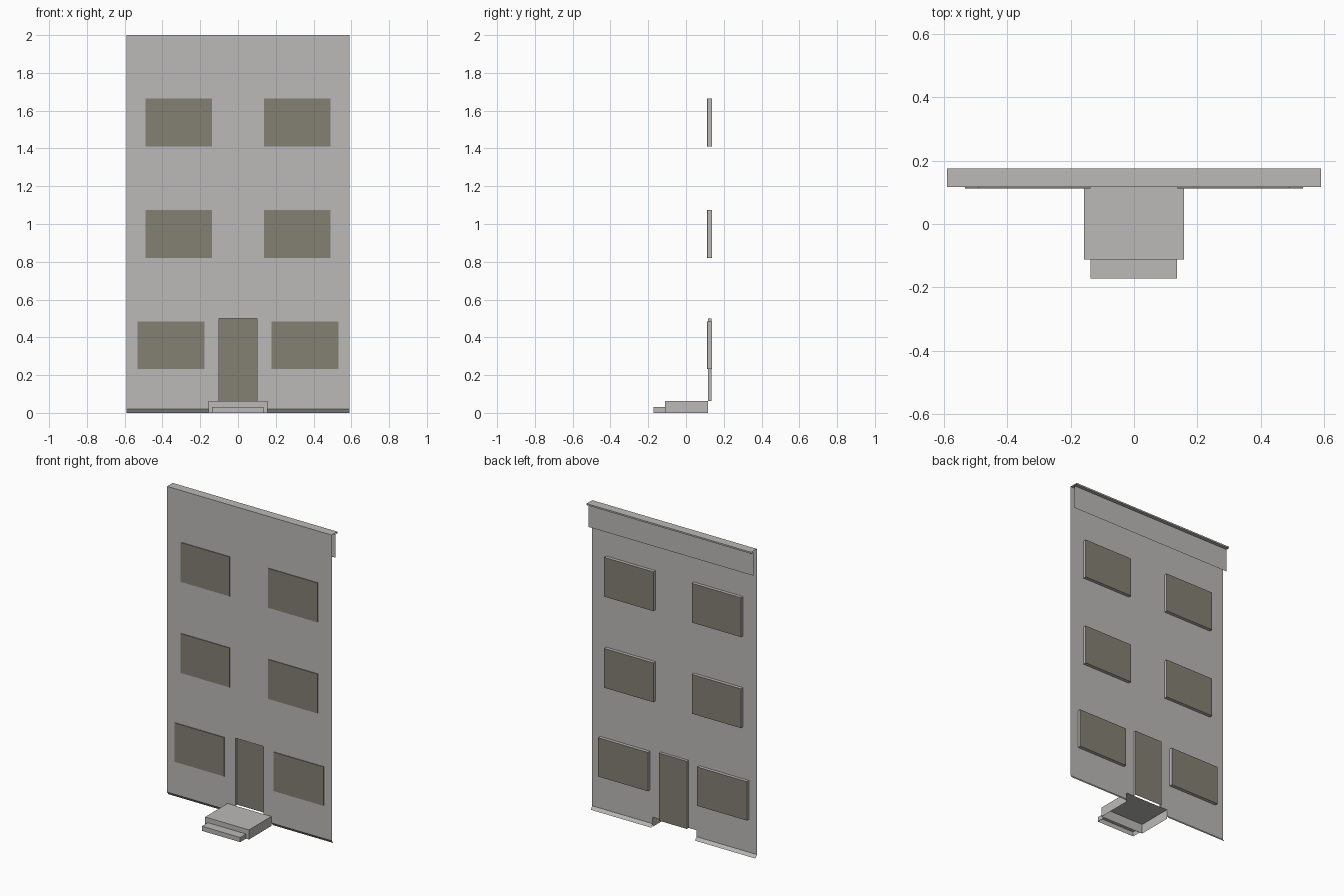
import bpy, bmesh

if "Cube" in bpy.data.objects:
    bpy.data.objects.remove(bpy.data.objects["Cube"])


def material(name, rgb):
    m = bpy.data.materials.new(name)
    m.use_nodes = True
    m.diffuse_color = (*rgb, 1)
    m.node_tree.nodes["Principled BSDF"].inputs["Base Color"].default_value = (*rgb, 1)
    return m


stone = material("warm grey stone", (0.50, 0.49, 0.48))
glass = material("dark olive brown", (0.23, 0.215, 0.175))

WALL_Y, BACK_Y, PANE_Y = 0.117, 0.175, 0.138
HALF, STEP_HALF, DOOR_HALF = 0.59, 0.157, 0.10
STEP_TOP, DOOR_TOP, SKIRT, CAP = 0.062, 0.50, 0.02, 1.99


def finish(name, bm, *mats):
    bmesh.ops.remove_doubles(bm, verts=bm.verts, dist=0.0001)
    me = bpy.data.meshes.new(name)
    bm.to_mesh(me)
    bm.free()
    for m in mats:
        me.materials.append(m)
    ob = bpy.data.objects.new(name, me)
    bpy.context.scene.collection.objects.link(ob)
    return ob


def face(bm, *points):
    bm.faces.new([bm.verts.new(p) for p in points])


def upright(bm, x0, x1, z0, z1, y0=WALL_Y, y1=None):
    """Quad facing the front; y0 is its depth at the bottom, y1 at the top."""
    y1 = y0 if y1 is None else y1
    face(bm, (x0, y0, z0), (x1, y0, z0), (x1, y1, z1), (x0, y1, z1))


def box(name, x, y, z, mats, skip=(), accent=None):
    """Box without the sides in skip; sides along accent use the second material."""
    bm = bmesh.new()
    bmesh.ops.create_cube(bm, size=1)
    for v in bm.verts:
        v.co = [r[0] if c < 0 else r[1] for c, r in zip(v.co, (x, y, z))]
    bm.normal_update()
    sides = {"front": (0, -1, 0), "back": (0, 1, 0), "bottom": (0, 0, -1)}

    def is_side(f, s):
        return sum(a * b for a, b in zip(f.normal, sides[s])) > 0.9

    for f in bm.faces:
        if accent and is_side(f, accent):
            f.material_index = 1
    gone = [f for f in bm.faces if any(is_side(f, s) for s in skip)]
    bmesh.ops.delete(bm, geom=gone, context="FACES")
    return finish(name, bm, *mats)


# Single-sheet wall, open at the doorway and behind the steps
bm = bmesh.new()
for x0, x1, low in ((-HALF, -STEP_HALF, SKIRT), (-STEP_HALF, -DOOR_HALF, STEP_TOP),
                    (-DOOR_HALF, DOOR_HALF, DOOR_TOP),
                    (DOOR_HALF, STEP_HALF, STEP_TOP), (STEP_HALF, HALF, SKIRT)):
    upright(bm, x0, x1, low, CAP)
finish("facade_wall", bm, stone)

# Undercut skirting on both sides of the steps
bm = bmesh.new()
for x0, x1 in ((-HALF, -STEP_HALF), (STEP_HALF, HALF)):
    upright(bm, x0, x1, 0, SKIRT, WALL_Y + 0.015, WALL_Y)
finish("wall_skirting", bm, stone)

# Open-ended roof cap and the panel hanging behind it
bm = bmesh.new()
profile = [(WALL_Y, CAP), (WALL_Y, 2), (BACK_Y, 2), (BACK_Y, CAP), (0.153, CAP)]
for (ya, za), (yb, zb) in zip(profile, profile[1:]):
    face(bm, (-HALF, ya, za), (HALF, ya, za), (HALF, yb, zb), (-HALF, yb, zb))
finish("roof_cap", bm, stone)
bm = bmesh.new()
face(bm, (HALF, 0.153, 1.84), (-HALF, 0.153, 1.84), (-HALF, 0.153, CAP), (HALF, 0.153, CAP))
finish("rear_parapet", bm, stone)

# Windows: thin pane on the front, grey casing with a pane at the back
rows = (("ground", 0.177, 0.533, 0.233, 0.485),
        ("middle", 0.138, 0.49, 0.82, 1.075),
        ("upper", 0.138, 0.49, 1.41, 1.665))
for floor, xa, xb, z0, z1 in rows:
    for side, x in (("left", (xa, xb)), ("right", (-xb, -xa))):
        name = f"{floor}_{side}_window"
        box(name + "_pane", x, (WALL_Y - 0.005, WALL_Y), (z0, z1), (glass,), ("back",))
        box(name + "_casing", x, (WALL_Y, PANE_Y), (z0, z1), (stone, glass),
            ("front",), "back")

# Recessed door in its reveal
box("door_with_reveal", (-DOOR_HALF, DOOR_HALF), (WALL_Y, 0.135), (STEP_TOP, DOOR_TOP),
    (stone, glass), ("front", "bottom"), "back")

# Hollow entrance steps
box("upper_step", (-STEP_HALF, STEP_HALF), (-0.112, WALL_Y), (0, STEP_TOP), (stone,),
    ("back", "bottom"))
box("lower_step", (-0.138, 0.136), (-BACK_Y + 0.003, -0.112), (0, 0.03), (stone,),
    ("back", "bottom"))
